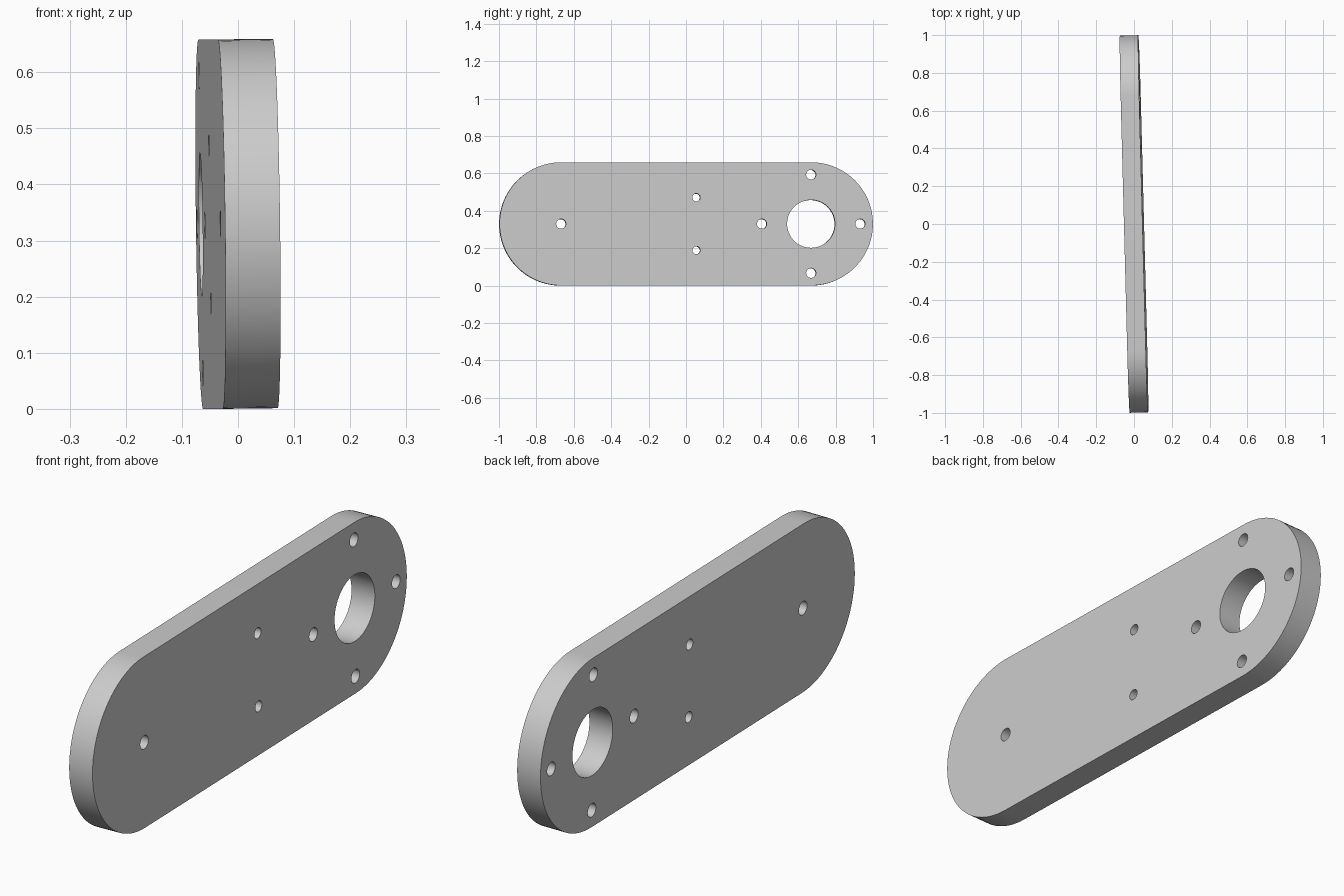
import bpy
import math
from mathutils import Matrix, Vector

cube = bpy.data.objects.get("Cube")
if cube:
    bpy.data.objects.remove(cube, do_unlink=True)

# Main dimensions
HALF_LENGTH, RADIUS, HALF_THICK = 0.9985, 0.329, 0.049
END = HALF_LENGTH - RADIUS
BOLT_CIRCLE = 0.263

# Plain grey material
grey = bpy.data.materials.new("light grey")
grey.use_nodes = True
colour = (0.6, 0.6, 0.6, 1.0)
grey.diffuse_color = colour
grey.node_tree.nodes["Principled BSDF"].inputs["Base Color"].default_value = colour


def arc(cx, cy, radius, start, sweep, steps):
    return [(cx + radius * math.cos(start + sweep * i / steps),
             cy + radius * math.sin(start + sweep * i / steps))
            for i in range(steps)]


def add_loop(curve, points):
    spline = curve.splines.new("POLY")
    spline.points.add(len(points) - 1)
    for p, (x, y) in zip(spline.points, points):
        p.co = (x, y, 0, 1)
    spline.use_cyclic_u = True


def add_hole(curve, cx, cy, radius, steps=32):
    add_loop(curve, arc(cx, cy, radius, 0, math.tau, steps))


# Filled profile: rounded slot outline with all the holes
profile = bpy.data.curves.new("plate_profile", "CURVE")
profile.dimensions = "2D"
profile.fill_mode = "BOTH"
profile.extrude = HALF_THICK
half = math.pi / 2
outline = []
for cx, start in ((END, -half), (-END, half)):
    outline += arc(cx, 0, RADIUS, start, math.pi, 48)
    outline.append((cx, RADIUS * math.sin(start + math.pi)))
add_loop(profile, outline)

# Large bore with four bolt holes around it
add_hole(profile, END - 0.002, 0, 0.128, 64)
for i in range(4):
    a = i * half
    add_hole(profile, END - 0.002 + BOLT_CIRCLE * math.cos(a),
             BOLT_CIRCLE * math.sin(a), 0.026)

# Pivot hole and the pair of middle holes
add_hole(profile, -END, 0, 0.026)
for side in (-1, 1):
    add_hole(profile, 0.054, side * 0.141, 0.021)

# Turn the profile into a mesh plate
plate = bpy.data.objects.new("plate", profile)
bpy.context.collection.objects.link(plate)
bpy.ops.object.select_all(action="DESELECT")
plate.select_set(True)
bpy.context.view_layer.objects.active = plate
bpy.ops.object.convert(target="MESH")
plate = bpy.context.view_layer.objects.active
plate.name = plate.data.name = "plate"

bpy.ops.object.mode_set(mode="EDIT")
bpy.ops.mesh.select_all(action="SELECT")
bpy.ops.mesh.remove_doubles(threshold=0.0001)
bpy.ops.mesh.normals_make_consistent(inside=False)
bpy.ops.object.mode_set(mode="OBJECT")

# Stand the plate on its long edge, with its slight lean and turn
stand = Matrix(((0, 0, 1), (1, 0, 0), (0, 1, 0))).to_4x4()
lean = Matrix.Rotation(0.026, 4, "Z") @ Matrix.Rotation(-0.0128, 4, "Y")
plate.data.transform(lean @ stand)
lowest = min(v.co.z for v in plate.data.vertices)
plate.data.transform(Matrix.Translation(Vector((0, 0, -lowest))))

plate.data.materials.clear()
plate.data.materials.append(grey)
bpy.ops.object.shade_smooth_by_angle(angle=math.radians(30))
